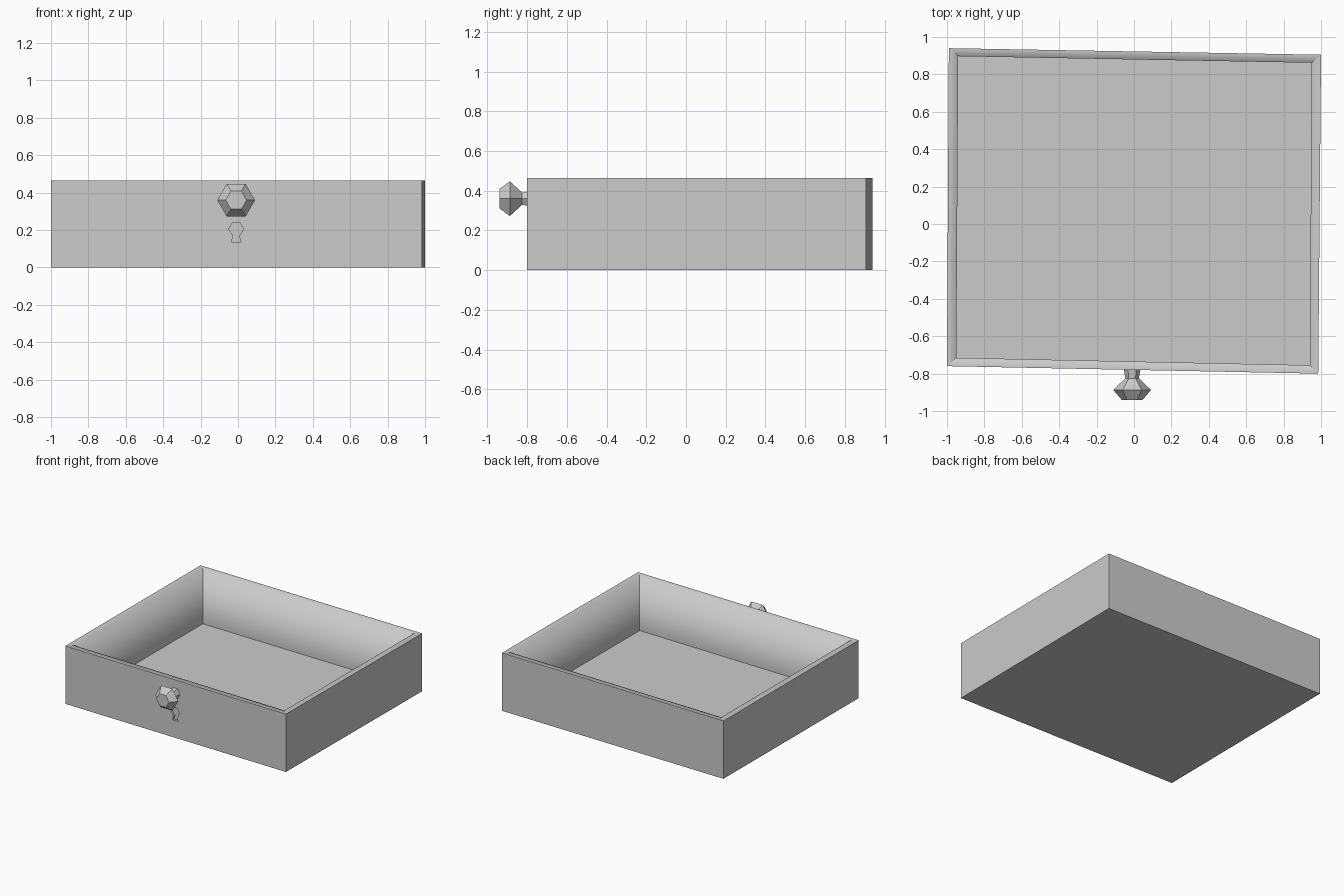
import bpy, bmesh, math
from mathutils import Vector

if "Cube" in bpy.data.objects:
    bpy.data.objects.remove(bpy.data.objects["Cube"])

# plan corners of the slightly skewed tray, counter-clockwise from front left
OUTER = [(-1.0, -0.76), (0.985, -0.80), (1.0, 0.905), (-0.99, 0.94)]
INNER = [(-0.95, -0.715), (0.94, -0.755), (0.95, 0.862), (-0.94, 0.897)]
HEIGHT, FLOOR = 0.464, 0.025
KX = -0.01                      # x of the knob and keyhole
FRONT_Y = -0.78                 # front plane at the knob


def make_object(name, bm):
    bmesh.ops.recalc_face_normals(bm, faces=bm.faces)
    mesh = bpy.data.meshes.new(name)
    bm.to_mesh(mesh)
    bm.free()
    obj = bpy.data.objects.new(name, mesh)
    bpy.context.collection.objects.link(obj)
    return obj


def loft(bm, rings):
    """Closed skin through equal-sized vertex rings; returns the quad bands."""
    loops = [[bm.verts.new(p) for p in ring] for ring in rings]
    bands = []
    for a, b in zip(loops, loops[1:]):
        n = len(a)
        bands.append([bm.faces.new((a[i], a[(i + 1) % n], b[(i + 1) % n], b[i]))
                      for i in range(n)])
    bm.faces.new(loops[0])
    bm.faces.new(loops[-1])
    return bands


# open drawer box: outer walls, rim and inner walls down to the floor
bm = bmesh.new()
bands = loft(bm, [[(x, y, z) for x, y in plan] for plan, z in
                  ((OUTER, 0), (OUTER, HEIGHT), (INNER, HEIGHT), (INNER, FLOOR))])
for face in bands[1] + bands[2]:
    face.smooth = True
soft = [set(f.edges) for f in bands[1]]
inner = [set(f.edges) for f in bands[2]]
rim_inner_edges = set().union(*[a & b for a in soft for b in inner])
for edge in bm.edges:           # only the rim blends into the inner walls
    edge.smooth = edge in rim_inner_edges
drawer = make_object("drawer_box", bm)

# keyhole recess: hexagonal head over a flared slot
half = [(0.02, 0.24), (0.04, 0.205), (0.016, 0.17), (0.025, 0.137)]
outline = half + [(-x, z) for x, z in reversed(half)]
bm = bmesh.new()
loft(bm, [[(KX + x, y, z) for x, z in outline] for y in (FRONT_Y - 0.05, FRONT_Y + 0.018)])
cutter = make_object("keyhole_cutter", bm)
cutter.hide_render = True
cutter.display_type = 'WIRE'
mod = drawer.modifiers.new("keyhole", 'BOOLEAN')
mod.object = cutter
mod.operation = 'DIFFERENCE'
mod.solver = 'EXACT'

# six-sided knob: flared neck, wide head, small flat front
profile = [(-0.77, 0.046), (-0.825, 0.036), (-0.887, 0.101), (-0.94, 0.056)]
bm = bmesh.new()
bands = loft(bm, [[Vector((KX + r * math.cos(i * math.pi / 3), y,
                           0.36 + r * math.sin(i * math.pi / 3))) for i in range(6)]
                  for y, r in profile])
for face in bands[1] + bands[2]:
    face.smooth = False
make_object("drawer_knob", bm)
